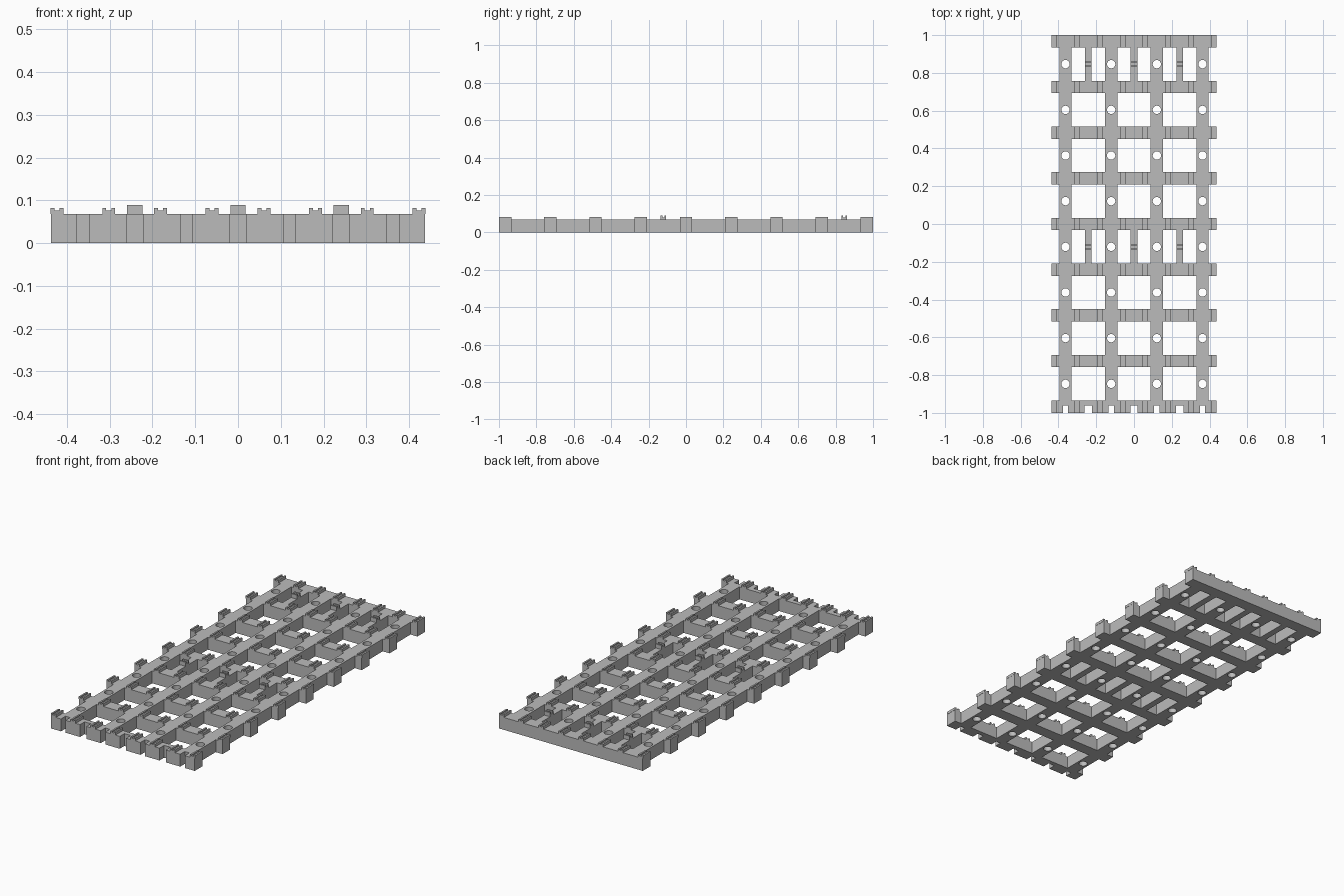
import bpy
import math
from mathutils import Matrix

if "Cube" in bpy.data.objects:
    bpy.data.objects.remove(bpy.data.objects["Cube"], do_unlink=True)

grey = bpy.data.materials.new("plain grey")
grey.use_nodes = True
grey.diffuse_color = (0.5, 0.5, 0.5, 1)
grey.node_tree.nodes["Principled BSDF"].inputs["Base Color"].default_value = (0.5, 0.5, 0.5, 1)

STEP = 1.934 / 8          # spacing of cross bars and rails
BAR = 0.033               # half width of bars and rails
DECK = 0.068              # deck height
END = 0.437               # half length of a cross bar
SLOT = 0.04               # depth of the front slots
STRUT = 0.018             # half width of the short struts
bars = [(i - 4) * STEP for i in range(9)]
rails = [(i - 1.5) * STEP for i in range(4)]
mids = [(i - 1) * STEP for i in range(3)]
strut_rows = (3, 7)


def extruded(name, loops, height):
    """Flat outline with holes, raised from the ground to a height."""
    curve = bpy.data.curves.new(name, "CURVE")
    curve.dimensions = "2D"
    curve.fill_mode = "BOTH"
    curve.extrude = height / 2
    for loop in loops:
        spline = curve.splines.new("POLY")
        spline.points.add(len(loop) - 1)
        for point, (x, y) in zip(spline.points, loop):
            point.co = (x, y, 0, 1)
        spline.use_cyclic_u = True
    obj = bpy.data.objects.new(name, curve)
    bpy.context.collection.objects.link(obj)
    bpy.ops.object.select_all(action="DESELECT")
    bpy.context.view_layer.objects.active = obj
    obj.select_set(True)
    bpy.ops.object.convert(target="MESH")
    obj = bpy.context.object
    obj.data.transform(Matrix.Translation((0, 0, height / 2)))
    obj.data.materials.clear()
    obj.data.materials.append(grey)
    bpy.ops.object.shade_smooth_by_angle(angle=math.radians(30))
    return obj


def rect(x0, x1, y0, y1):
    return [(x0, y0), (x1, y0), (x1, y1), (x0, y1)]


# Deck outline: slotted front edge, then bar ends stepping up both sides
front = []
for i in range(-3, 4):
    x, half = i * STEP / 2, 0.014 if i % 2 else 0.019
    front += [(x - half, -1), (x - half, -1 + SLOT), (x + half, -1 + SLOT), (x + half, -1)]
edge = rails[-1] + BAR
side = []
for i, y in enumerate(bars):
    if i:
        side.append((edge, y - BAR))
    side += [(END, y - BAR), (END, y + BAR)]
    if i < 8:
        side.append((edge, y + BAR))
loops = [front + side + [(-x, y) for x, y in reversed(side)]]

# Openings between rails, split where a strut crosses, and round rail holes
for row in range(8):
    y0, y1 = bars[row] + BAR, bars[row + 1] - BAR
    for x in mids:
        x0, x1 = x - STEP / 2 + BAR, x + STEP / 2 - BAR
        if row in strut_rows:
            loops += [rect(x0, x - STRUT, y0, y1), rect(x + STRUT, x1, y0, y1)]
        else:
            loops.append(rect(x0, x1, y0, y1))
    for x in rails:
        turn = [math.tau * k / 32 for k in range(32)]
        loops.append([(x + 0.022 * math.cos(a), (y0 + y1) / 2 + 0.022 * math.sin(a)) for a in turn])
extruded("deck", loops, DECK)


def clip(name, x, y, length, height, depth, turned=False):
    """Small block with a groove along its top."""
    h, w, g = height, 0.015, 0.006
    profile = [(-w, 0), (w, 0), (w, h), (g, h), (g, h - depth), (-g, h - depth), (-g, h), (-w, h)]
    obj = extruded(name, [profile], length)
    obj.data.transform(Matrix.Translation((0, length / 2, 0)) @ Matrix.Rotation(math.pi / 2, 4, "X"))
    if turned:
        obj.data.transform(Matrix.Rotation(math.pi / 2, 4, "Z"))
    obj.location = (x, y, DECK)


# Grooved clips on the bars, one either side of every rail
for y in bars:
    for x in rails:
        for s in (-1, 1):
            clip("bar_clip", x + s * STEP / 4, y, 2 * BAR, 0.015, 0.006)

# Taller crosswise clips in the middle of each strut
for row in strut_rows:
    for x in mids:
        clip("strut_clip", x, (bars[row] + bars[row + 1]) / 2, 2 * STRUT, 0.022, 0.01, True)
